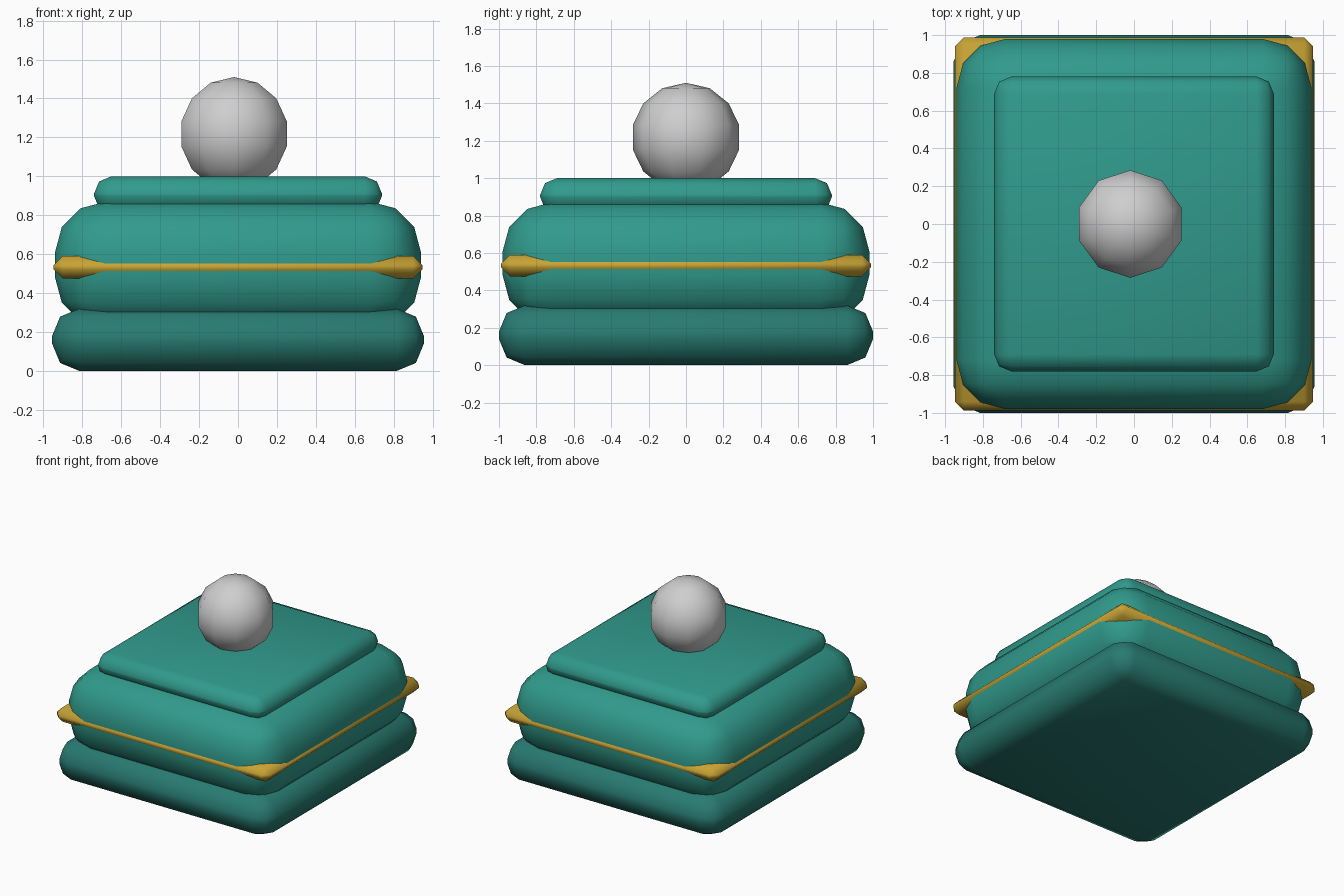
import bpy
import math

if "Cube" in bpy.data.objects:
    bpy.data.objects.remove(bpy.data.objects["Cube"])


def material(name, color):
    m = bpy.data.materials.new(name)
    m.diffuse_color = (*color, 1)
    m.use_nodes = True
    m.node_tree.nodes["Principled BSDF"].inputs["Base Color"].default_value = m.diffuse_color
    return m


teal = material("teal", (0.030, 0.325, 0.262))
dark_teal = material("dark teal", (0.021, 0.195, 0.165))
gold = material("gold", (0.58, 0.37, 0.035))
silver = material("silver", (0.62, 0.62, 0.62))


def finish(obj, name, mat, angle):
    obj.name = name
    obj.data.materials.append(mat)
    bpy.ops.object.shade_smooth_by_angle(angle=math.radians(angle))


def slab(name, half_x, half_y, z0, z1, bevel, segments, mat, angle):
    """Box with all edges rounded."""
    bpy.ops.mesh.primitive_cube_add(size=2, location=(0, 0, (z0 + z1) / 2))
    obj = bpy.context.object
    obj.scale = (half_x, half_y, (z1 - z0) / 2)
    bpy.ops.object.transform_apply(location=False, rotation=False, scale=True)
    mod = obj.modifiers.new("rounding", 'BEVEL')
    mod.width = bevel
    mod.segments = segments
    mod.limit_method = 'NONE'
    bpy.ops.object.modifier_apply(modifier=mod.name)
    finish(obj, name, mat, angle)


# Stacked box parts
slab("base", 0.955, 1.0, 0.0, 0.32, 0.14, 2, dark_teal, 50)
slab("body", 0.94, 0.98, 0.22, 0.87, 0.26, 3, teal, 50)
slab("lid", 0.74, 0.78, 0.81, 1.0, 0.09, 2, teal, 50)

# Metal band around the body, showing fully at the corners
slab("trim_band", 0.948, 0.988, 0.475, 0.59, 0.047, 1, gold, 50)

# Round knob sunk into the lid
bpy.ops.mesh.primitive_uv_sphere_add(segments=10, ring_count=7, radius=0.292,
                                     location=(-0.02, 0, 1.218))
finish(bpy.context.object, "knob", silver, 60)
